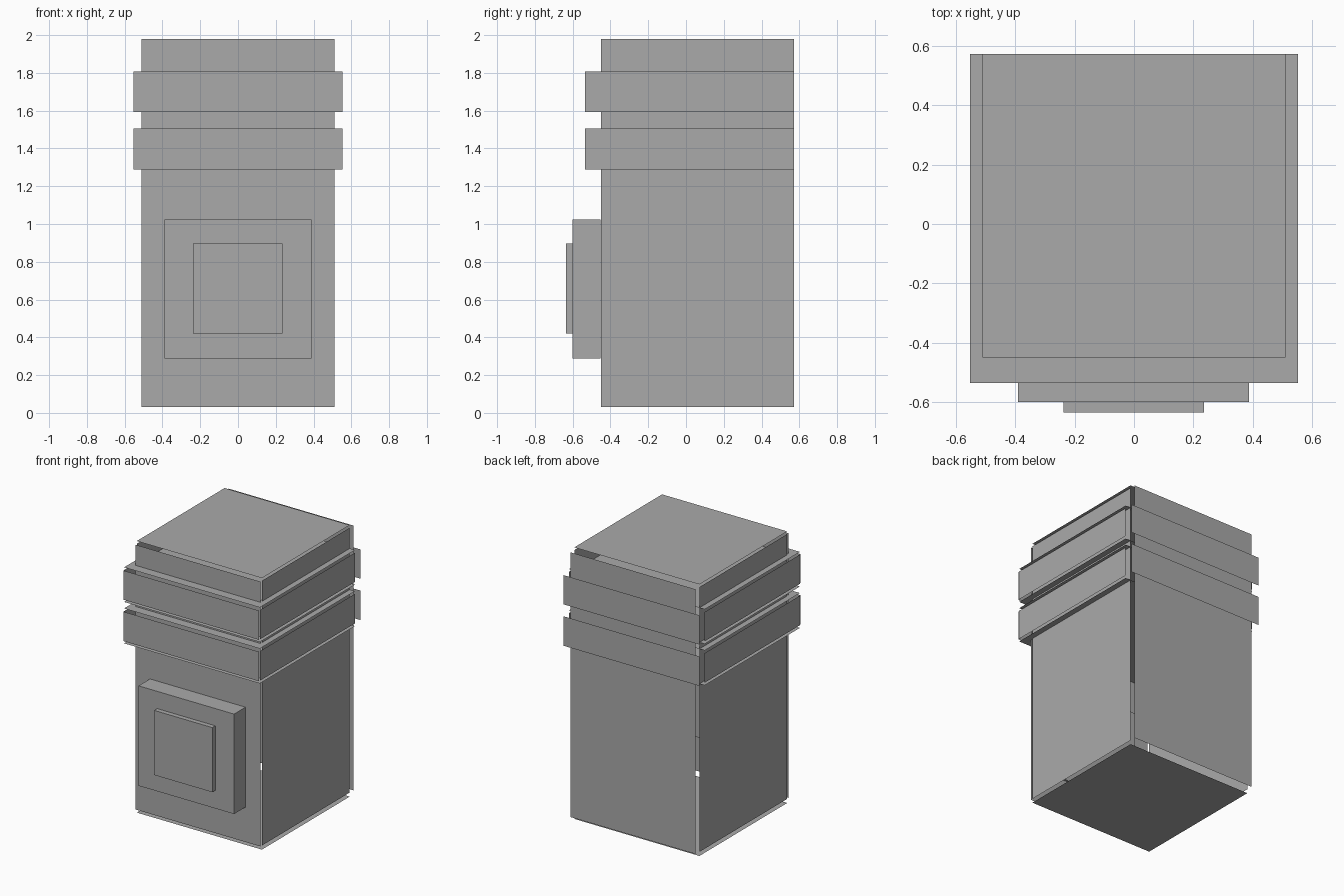
import bpy
import bmesh
from mathutils import Vector

if "Cube" in bpy.data.objects:
    bpy.data.objects.remove(bpy.data.objects["Cube"])

grey = bpy.data.materials.new("plain grey")
grey.diffuse_color = (0.4, 0.4, 0.4, 1.0)
grey.use_nodes = True
grey.node_tree.nodes["Principled BSDF"].inputs["Base Color"].default_value = grey.diffuse_color


def finish(name, bm):
    mesh = bpy.data.meshes.new(name)
    bm.to_mesh(mesh)
    bm.free()
    mesh.materials.append(grey)
    obj = bpy.data.objects.new(name, mesh)
    bpy.context.collection.objects.link(obj)
    return obj


def panel(name, axis, pos, lo, hi):
    """Thin sheet at pos on one axis, filling the lo-hi box on the other two."""
    a, b = [i for i in range(3) if i != axis]
    bm = bmesh.new()
    verts = []
    for ca, cb in ((lo, lo), (hi, lo), (hi, hi), (lo, hi)):
        p = Vector((0, 0, 0))
        p[axis], p[a], p[b] = pos, ca[a], cb[b]
        verts.append(bm.verts.new(p))
    face = bm.faces.new(verts)
    # Turn the sheet to face away from the middle of the box
    face.normal_update()
    if face.normal[axis] * (pos - (lo[axis] + hi[axis]) / 2) < 0:
        face.normal_flip()
    finish(name, bm)


def shell(name, lo, hi, front, back, bottom, top):
    """Box of six loose sheets with narrow gaps between them."""
    panel(name + "_left", 0, lo[0], lo, hi)
    panel(name + "_right", 0, hi[0], lo, hi)
    panel(name + "_front", 1, front, lo, hi)
    panel(name + "_back", 1, back, lo, hi)
    panel(name + "_bottom", 2, bottom, lo, hi)
    panel(name + "_top", 2, top, lo, hi)


def block(name, lo, hi):
    bm = bmesh.new()
    bmesh.ops.create_cube(bm, size=1)
    for v in bm.verts:
        v.co = [lo[i] if v.co[i] < 0 else hi[i] for i in range(3)]
    finish(name, bm)


# Tall body
shell("body", (-0.51, -0.45, 0.03), (0.51, 0.572, 1.98), -0.467, 0.615, 0.0, 2.0)

# Two wide bands near the top
for name, z0, z1 in (("lower_band", 1.288, 1.505), ("upper_band", 1.593, 1.808)):
    shell(name, (-0.553, -0.536, z0), (0.553, 0.572, z1),
          -0.545, 0.635, z0 - 0.02, z1 + 0.02)

# Raised front plate with a smaller plate on it
block("front_plate", (-0.39, -0.60, 0.287), (0.388, -0.452, 1.023))
block("front_inner_plate", (-0.238, -0.635, 0.42), (0.235, -0.60, 0.896))
